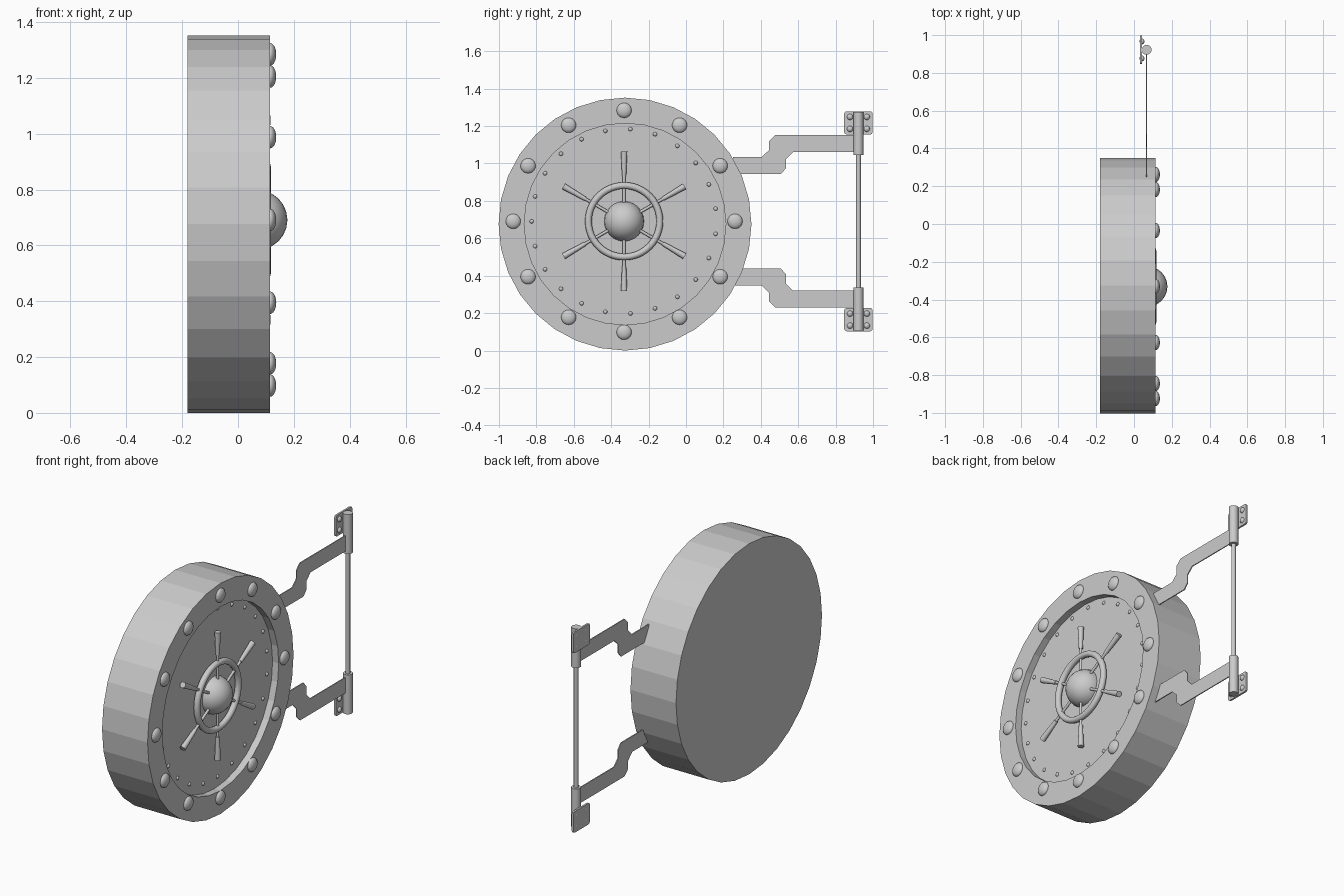
import bpy, bmesh
from math import sin, cos, pi, radians
from mathutils import Vector

cube = bpy.data.objects.get("Cube")
if cube:
    bpy.data.objects.remove(cube, do_unlink=True)

steel = bpy.data.materials.new("grey_steel")
steel.use_nodes = True
GREY = (0.6, 0.6, 0.6, 1)
steel.diffuse_color = GREY
for node in steel.node_tree.nodes:
    if node.type == 'BSDF_PRINCIPLED':
        node.inputs["Base Color"].default_value = GREY

DISC_Y, DISC_Z, DISC_R = -0.326, 0.676, 0.676
MID_Y, MID_Z = -0.331, 0.691      # centre of wheel and bolt circles
FACE_X, FLOOR_X, BACK_X = 0.115, 0.075, -0.18
HINGE_X, HINGE_Y = 0.067, 0.922


def finish(obj, name, smooth=True):
    obj.name = name
    obj.data.materials.append(steel)
    if smooth:
        bpy.ops.object.select_all(action='DESELECT')
        obj.select_set(True)
        bpy.context.view_layer.objects.active = obj
        bpy.ops.object.shade_smooth_by_angle(angle=radians(35))
    return obj


def from_bmesh(bm, name):
    bmesh.ops.recalc_face_normals(bm, faces=bm.faces)
    mesh = bpy.data.meshes.new(name)
    bm.to_mesh(mesh)
    bm.free()
    obj = bpy.data.objects.new(name, mesh)
    bpy.context.collection.objects.link(obj)
    return obj


def dome(name, x, y, z, radius, height):
    """Flattened sphere bulging along x."""
    bpy.ops.mesh.primitive_uv_sphere_add(segments=24, ring_count=12, location=(x, y, z))
    obj = bpy.context.object
    obj.scale = (height, radius, radius)
    return finish(obj, name)


def rod(name, start, end, r1, r2, sides=20):
    start, end = Vector(start), Vector(end)
    axis = end - start
    bpy.ops.mesh.primitive_cone_add(vertices=sides, radius1=r1, radius2=r2,
                                    depth=axis.length, location=(start + end) / 2)
    obj = bpy.context.object
    obj.rotation_euler = axis.to_track_quat('Z', 'Y').to_euler()
    return finish(obj, name)


def sheet(name, outline, x1, x2):
    """Flat (y, z) outline extruded along x."""
    bm = bmesh.new()
    face = bm.faces.new([bm.verts.new((x1, y, z)) for y, z in outline])
    ext = bmesh.ops.extrude_face_region(bm, geom=[face])
    moved = [v for v in ext["geom"] if isinstance(v, bmesh.types.BMVert)]
    bmesh.ops.translate(bm, verts=moved, vec=(x2 - x1, 0, 0))
    return finish(from_bmesh(bm, name), name, False)


def polar(angle, r):
    return MID_Y + r * cos(angle), MID_Z + r * sin(angle)


# Door: faceted drum with a round recess in its face
SIDES = 32
bm = bmesh.new()
rings = []
for x, r in ((BACK_X, DISC_R), (FACE_X, DISC_R), (FACE_X, 0.539), (FLOOR_X, 0.539)):
    rings.append([bm.verts.new((x, DISC_Y + r * sin(2 * pi * i / SIDES),
                                DISC_Z + r * cos(2 * pi * i / SIDES))) for i in range(SIDES)])
for k, (a, b) in enumerate(zip(rings, rings[1:])):
    for i in range(SIDES):
        j = (i + 1) % SIDES
        bm.faces.new((a[i], a[j], b[j], b[i]))
bm.faces.new(rings[0])
bm.faces.new(rings[-1])
finish(from_bmesh(bm, "door"), "door", False)

# Large bolts around the rim, small rivets around the recess
for i in range(12):
    y, z = polar(2 * pi * i / 12, 0.593)
    dome("rim_bolt", FACE_X, y, z, 0.04, 0.022)
for i in range(23):
    y, z = polar(pi + 2 * pi * i / 23, 0.494)
    dome("recess_rivet", FLOOR_X, y, z, 0.011, 0.009)

# Hand wheel: hub, ring and six spokes with tapered grips
WHEEL_X = 0.1
dome("wheel_hub", 0.07, MID_Y, MID_Z, 0.107, 0.107)
bpy.ops.mesh.primitive_torus_add(major_radius=0.191, minor_radius=0.018, major_segments=48,
                                 minor_segments=12, location=(WHEEL_X, MID_Y, MID_Z),
                                 rotation=(0, pi / 2, 0))
finish(bpy.context.object, "wheel_ring")
for i in range(6):
    a = pi / 2 + i * pi / 3
    rod("spoke", (WHEEL_X, *polar(a, 0.05)), (WHEEL_X, *polar(a, 0.25)), 0.008, 0.008, 12)
    rod("grip", (WHEEL_X, *polar(a, 0.24)), (WHEEL_X, *polar(a, 0.374)), 0.011, 0.017, 16)

# Hinge side, mirrored above and below the middle
ARM = [(0.25, 1.035), (0.406, 1.035), (0.444, 1.072), (0.444, 1.12), (0.476, 1.152),
       (HINGE_Y, 1.152), (HINGE_Y, 1.061), (0.572, 1.061), (0.535, 1.024),
       (0.535, 0.976), (0.508, 0.944), (0.25, 0.944)]
PLATE_Z, HALF_Y, HALF_Z, CUT = 1.217, 0.076, 0.062, 0.012
corner = [(HALF_Y, HALF_Z - CUT), (HALF_Y - CUT * 0.3, HALF_Z - CUT * 0.3), (HALF_Y - CUT, HALF_Z)]
quads = (corner + [(-y, z) for y, z in reversed(corner)]
         + [(-y, -z) for y, z in corner] + [(y, -z) for y, z in reversed(corner)])
for side, label in ((1, "upper"), (-1, "lower")):
    def flip(z):
        return MID_Z + side * (z - MID_Z)

    sheet(label + "_arm", [(y, flip(z)) for y, z in ARM], HINGE_X - 0.003, HINGE_X + 0.003)
    sheet(label + "_hinge_plate", [(HINGE_Y + y, flip(PLATE_Z + z)) for y, z in quads], 0.031, 0.042)
    rod(label + "_hinge_barrel", (HINGE_X, HINGE_Y, flip(1.045)),
        (HINGE_X, HINGE_Y, flip(1.276)), 0.026, 0.026, 24)
    for dy in (-0.045, 0.045):
        for dz in (-0.032, 0.032):
            dome(label + "_plate_rivet", 0.042, HINGE_Y + dy, flip(PLATE_Z + dz), 0.016, 0.013)

# Pin joining both barrels
rod("hinge_pin", (HINGE_X, HINGE_Y, 0.3), (HINGE_X, HINGE_Y, 1.08), 0.0125, 0.0125)
